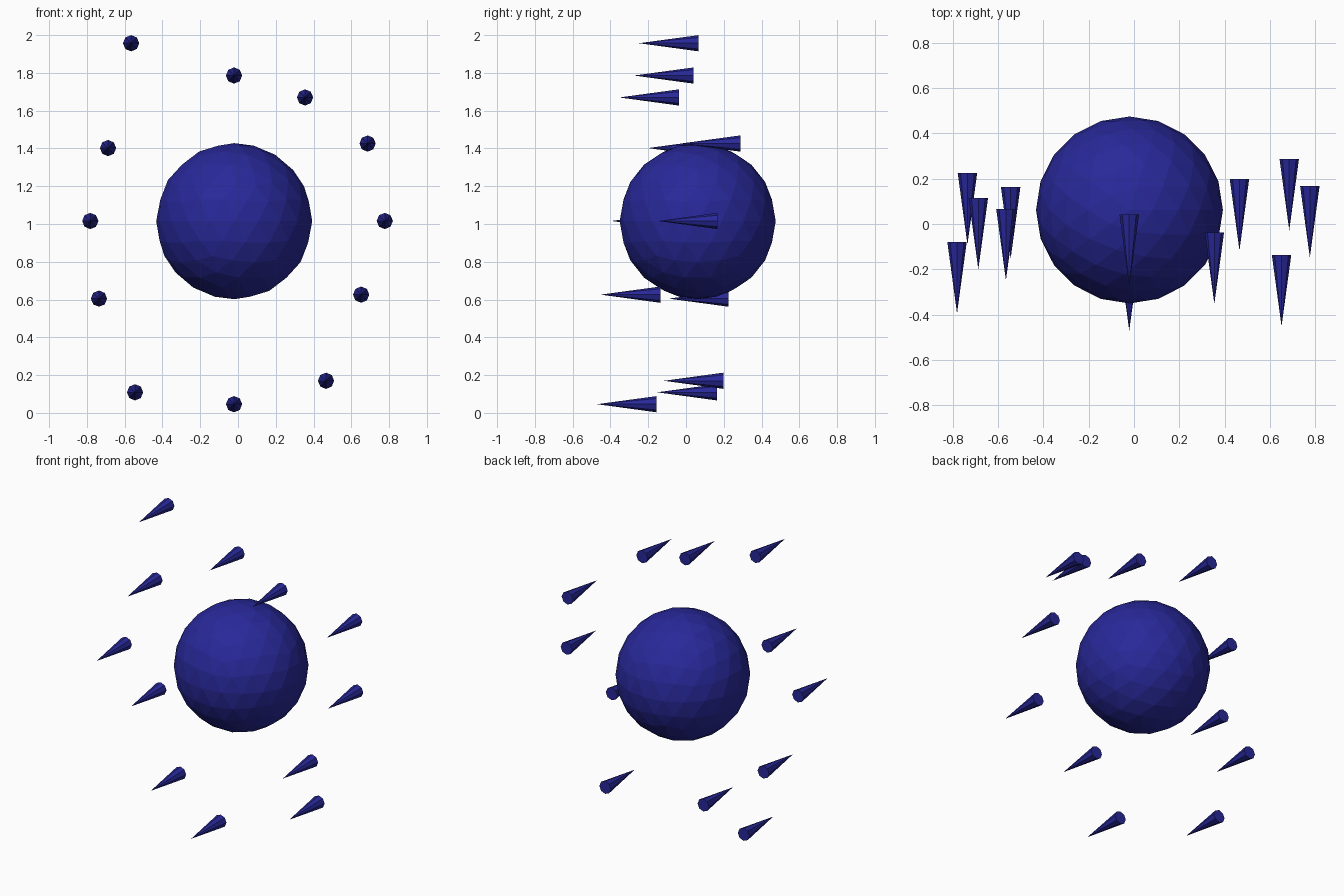
import bpy
from math import radians

blue = bpy.data.materials.new("deep_blue")
blue.diffuse_color = (0.021, 0.021, 0.32, 1)

R, LENGTH = 0.043, 0.316


def finish(name):
    ob = bpy.context.object
    ob.name = name
    ob.data.materials.append(blue)


# central faceted ball
bpy.ops.mesh.primitive_ico_sphere_add(subdivisions=3, radius=0.413,
                                      location=(-0.02, 0.062, 1.015))
finish("central_ball")

# ring of spikes pointing to the front: x, z and y of the flat base
spikes = [
    (-0.566, 1.957, 0.067), (-0.021, 1.786, 0.041), (0.355, 1.670, -0.037),
    (0.686, 1.426, 0.288), (-0.688, 1.402, 0.115), (-0.782, 1.016, -0.079),
    (0.777, 1.016, 0.168), (-0.736, 0.605, 0.225), (0.652, 0.626, -0.136),
    (-0.545, 0.109, 0.163), (0.466, 0.170, 0.199), (-0.021, 0.046, -0.155),
]
for i, (x, z, base) in enumerate(spikes):
    bpy.ops.mesh.primitive_cone_add(vertices=8, radius1=R, radius2=0, depth=LENGTH,
                                    location=(x, base - LENGTH / 2, z),
                                    rotation=(radians(90), 0, 0))
    finish(f"spike_{i + 1}")
